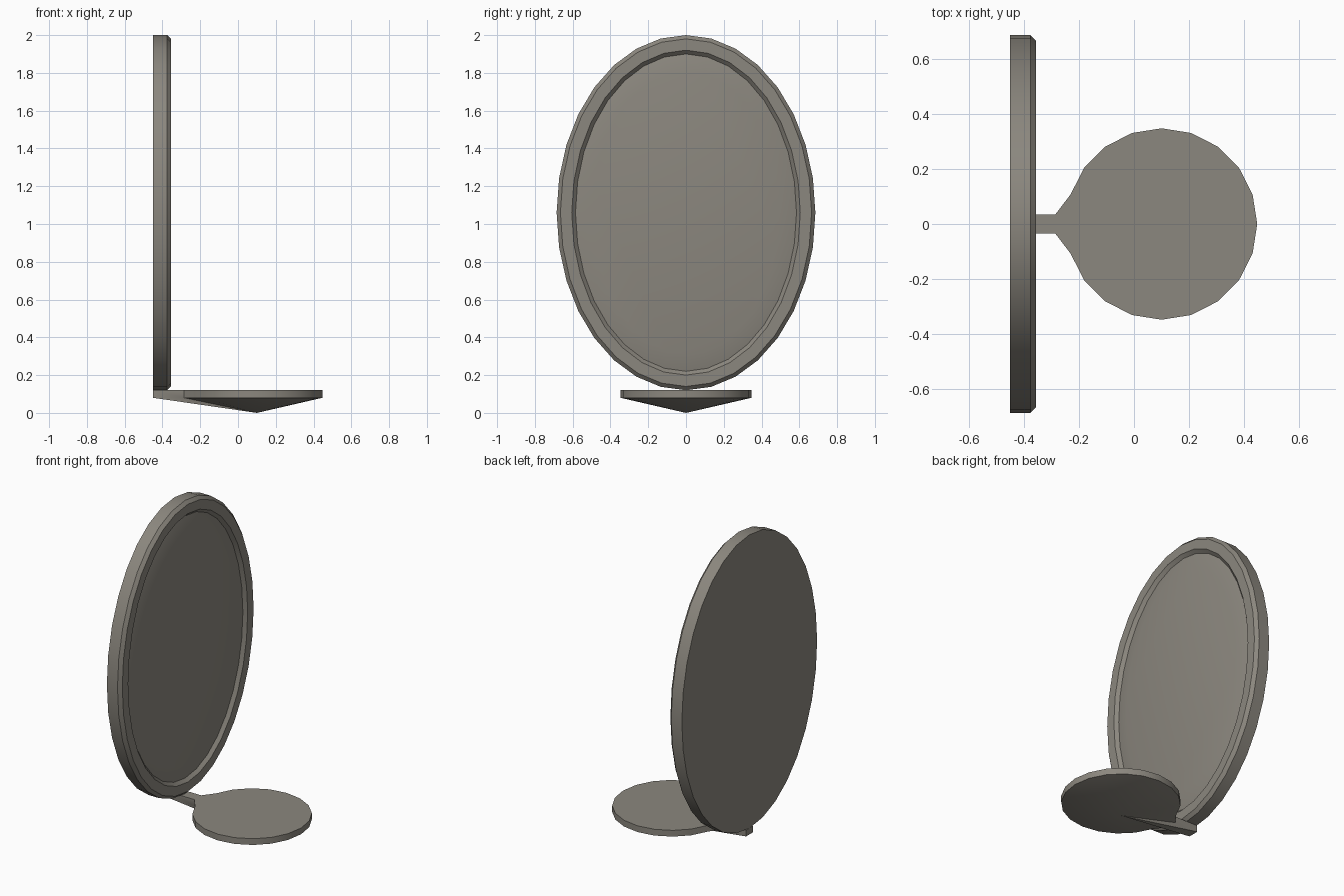
import bpy
import bmesh
from math import sin, cos, pi, radians

cube = bpy.data.objects.get("Cube")
if cube:
    bpy.data.objects.remove(cube, do_unlink=True)

# Single warm grey finish
grey = bpy.data.materials.new("warm_grey")
grey.use_nodes = True
COLOUR = (0.26, 0.243, 0.21, 1)
grey.diffuse_color = COLOUR
grey.node_tree.nodes["Principled BSDF"].inputs["Base Color"].default_value = COLOUR


def finish(name, bm):
    bmesh.ops.recalc_face_normals(bm, faces=bm.faces)
    mesh = bpy.data.meshes.new(name)
    bm.to_mesh(mesh)
    bm.free()
    mesh.materials.append(grey)
    obj = bpy.data.objects.new(name, mesh)
    bpy.context.collection.objects.link(obj)
    bpy.ops.object.select_all(action='DESELECT')
    obj.select_set(True)
    bpy.context.view_layer.objects.active = obj
    bpy.ops.object.shade_smooth_by_angle(angle=radians(30))
    return obj


def bridge(bm, a, b):
    for i in range(len(a)):
        j = (i + 1) % len(a)
        bm.faces.new((a[i], a[j], b[j], b[i]))


def oval_ring(bm, x, inset, sides=32):
    """Upright oval loop, shrunk evenly by the inset."""
    angles = [2 * pi * i / sides for i in range(sides)]
    return [bm.verts.new((x, (0.685 - inset) * sin(a), 1.06 + (0.94 - inset) * cos(a)))
            for a in angles]


# Oval mirror: flat back, chamfered rim, inner lip, bevelled glass
profile = [(-0.45, 0), (-0.375, 0), (-0.355, 0.02), (-0.355, 0.08),
           (-0.375, 0.1), (-0.355, 0.192)]
bm = bmesh.new()
rings = [oval_ring(bm, x, inset) for x, inset in profile]
for a, b in zip(rings, rings[1:]):
    bridge(bm, a, b)
bm.faces.new(rings[0])
bm.faces.new(rings[-1])
finish("oval_mirror", bm)

# Round tray with a narrow arm under the mirror and a shallow cone beneath
CENTRE, RADIUS = 0.1, 0.347
outline = [(CENTRE + RADIUS * cos(radians(a)), RADIUS * sin(radians(a)))
           for a in range(-162, 163, 18)]
outline += [(-0.285, 0.035), (-0.45, 0.035), (-0.45, -0.035), (-0.285, -0.035)]
bm = bmesh.new()
top = [bm.verts.new((x, y, 0.12)) for x, y in outline]
low = [bm.verts.new((x, y, 0.08)) for x, y in outline]
bm.faces.new(top)
bridge(bm, top, low)
apex = bm.verts.new((CENTRE, 0, 0))
for i in range(len(low)):
    bm.faces.new((low[i - 1], low[i], apex))
finish("tray_and_arm", bm)
